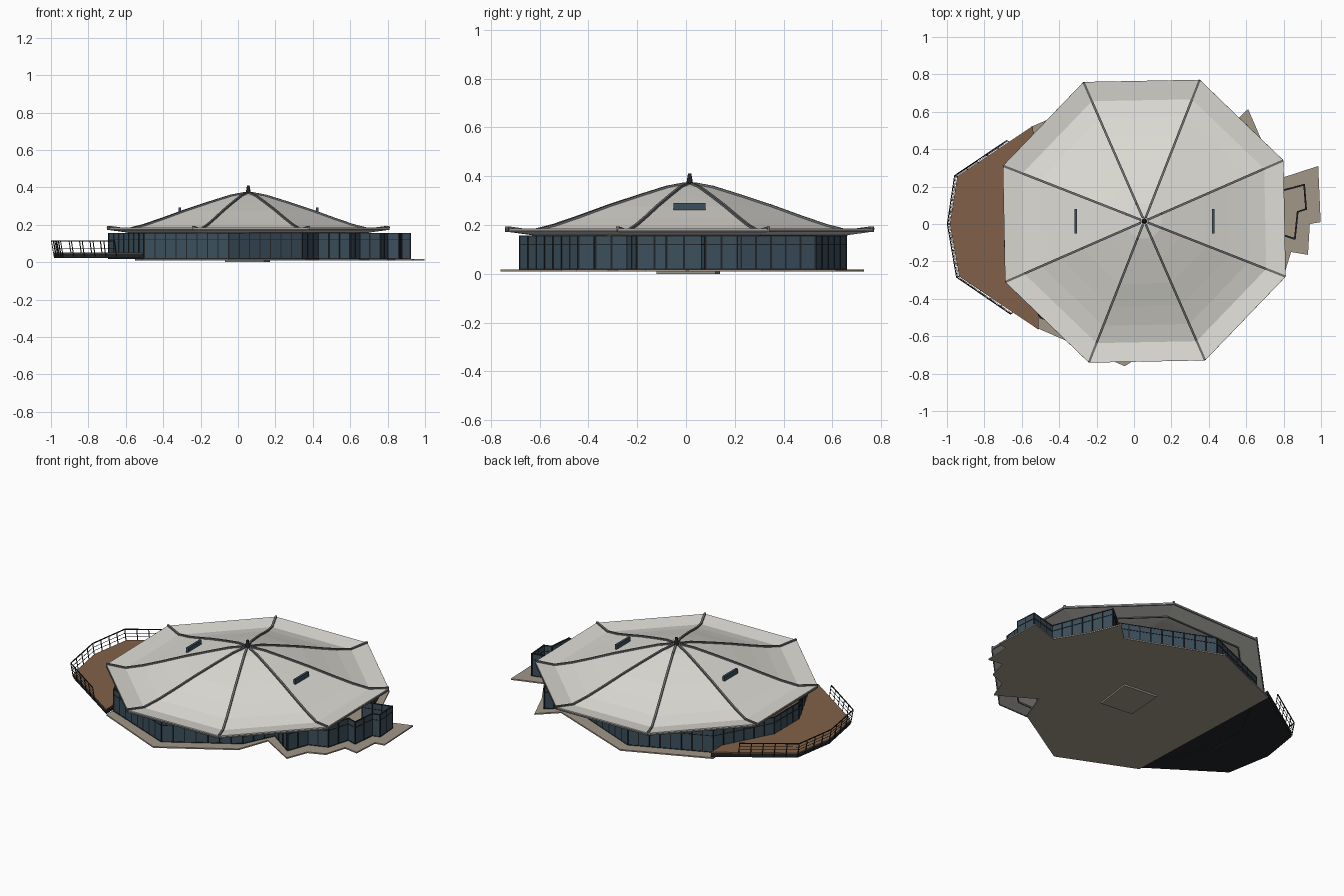
import bpy, bmesh
from math import sin, cos, radians
from mathutils import Vector, Matrix

if "Cube" in bpy.data.objects:
    bpy.data.objects.remove(bpy.data.objects["Cube"])


def mat(name, r, g, b):
    m = bpy.data.materials.new(name)
    m.diffuse_color = (r, g, b, 1)
    m.use_nodes = True
    m.node_tree.nodes["Principled BSDF"].inputs["Base Color"].default_value = m.diffuse_color
    return m


ROOF = mat("roof_panel", .72, .71, .66)
RIB = mat("rib_grey", .15, .15, .15)
GLASS = mat("dark_glass", .045, .08, .11)
FRAME = mat("dark_frame", .015, .018, .02)
STONE = mat("paving", .36, .31, .25)
WOOD = mat("deck_wood", .22, .12, .065)
C = Vector((.055, .015, 0))


def finish(name, bm, *mats):
    bmesh.ops.recalc_face_normals(bm, faces=bm.faces)
    me = bpy.data.meshes.new(name)
    bm.to_mesh(me)
    bm.free()
    for m in mats:
        me.materials.append(m)
    ob = bpy.data.objects.new(name, me)
    bpy.context.collection.objects.link(ob)
    return ob


def beam(bm, a, b, w, h):
    """Box from a to b, w wide sideways and h deep."""
    a, b = Vector(a), Vector(b)
    d = b - a
    rot = d.to_track_quat('X', 'Z').to_matrix().to_4x4()
    bmesh.ops.create_cube(bm, size=1, matrix=Matrix.Translation((a + b) / 2) @ rot
                          @ Matrix.Diagonal((d.length, w, h, 1)))


def prism(name, pts, z0, z1, m):
    bm = bmesh.new()
    f = bm.faces.new([bm.verts.new((x, y, z0)) for x, y in pts])
    r = bmesh.ops.extrude_face_region(bm, geom=[f])
    for v in r['geom']:
        if isinstance(v, bmesh.types.BMVert):
            v.co.z = z1
    return finish(name, bm, m)


def segments(pts, step, closed):
    """Yield each edge of a path with its evenly spaced stops."""
    n = len(pts)
    for i in range(n if closed else n - 1):
        a, b = Vector(pts[i]), Vector(pts[(i + 1) % n])
        k = max(1, round((b - a).length / step))
        yield a, b, [a.lerp(b, j / k) for j in range(k + 1)]


# Octagonal roof shell with upturned eave
profile = [(.02, .367), (.10, .353), (.22, .318), (.36, .275), (.49, .231),
           (.60, .196), (.70, .172), (.81, .186)]
angles = [radians(23.6 + 45 * k) for k in range(8)]


def at(r, z, a):
    return C + Vector((r * cos(a), r * sin(a), z))


bm = bmesh.new()
section = profile + [(r, z - .013) for r, z in reversed(profile)]
rings = [[bm.verts.new(at(r, z, a)) for a in angles] for r, z in section]
for p, q in zip(rings, rings[1:]):
    for k in range(8):
        bm.faces.new((p[k], p[(k + 1) % 8], q[(k + 1) % 8], q[k]))
bm.faces.new(rings[0])
bm.faces.new(rings[-1])
finish("roof", bm, ROOF)

# Roof ribs on the eight hips
bm = bmesh.new()
for a in angles:
    path = [at(r, z + .002, a) for r, z in profile]
    for p, q in zip(path, path[1:]):
        beam(bm, p, q, .012, .012)
finish("roof_ribs", bm, RIB)

# Eave trim under the roof edge
bm = bmesh.new()
for k in range(8):
    for r, z in ((.808, .176), (.69, .160)):
        beam(bm, at(r, z, angles[k]), at(r, z, angles[(k + 1) % 8]), .008, .010)
finish("eave_trim", bm, RIB)

# Finial
bm = bmesh.new()
bmesh.ops.create_cone(bm, cap_ends=True, segments=12, radius1=.016, radius2=.007,
                      depth=.055, matrix=Matrix.Translation(C + Vector((0, 0, .383))))
finish("roof_finial", bm, FRAME)

# Two roof vents
bm = bmesh.new()
for x in (-.312, .424):
    beam(bm, (x, -.052, .276), (x, .08, .276), .014, .030)
finish("roof_vents", bm, GLASS)

# Paved base slab and the pad beneath it
slab = [(-.05, -.76), (.36, -.51), (.43, -.32), (.65, -.45), (.70, -.32), (.80, -.28),
        (.84, -.15), (.93, -.165), (.94, 0), (.998, .01), (.985, .31), (.80, .25),
        (.69, .43), (.61, .615), (.50, .51), (-.06, .73), (-.55, .52), (-.51, -.56)]
prism("paved_slab", slab, .010, .018, STONE)
prism("base_pad", [(-.07, -.10), (.14, -.12), (.17, .12), (-.05, .14)], 0, .010, STONE)

# Glass walls with mullions and rails
wall = [(-.05, -.68), (.34, -.44), (.43, -.25), (.60, -.37), (.65, -.24), (.76, -.20),
        (.80, -.06), (.86, -.08), (.875, .065), (.92, .08), (.91, .21), (.74, .165),
        (.60, .53), (.48, .43), (-.06, .655), (-.51, .46), (-.69, .12), (-.69, -.12),
        (-.50, -.50)]
glass, frame = bmesh.new(), bmesh.new()
for a, b, stops in segments(wall, .062, True):
    beam(glass, (*a, .086), (*b, .086), .005, .136)
    for z in (.020, .120, .154):
        beam(frame, (*a, z), (*b, z), .009, .004)
    for p in stops[:-1]:
        beam(frame, (*p, .018), (*p, .157), .008, .008)
finish("glass_walls", glass, GLASS)
finish("wall_frames", frame, FRAME)

# Raised timber deck with dark fascia
deck = [(-.51, -.565), (-.935, -.28), (-.985, 0), (-.945, .255), (-.54, .525)]
prism("deck_boards", deck, .046, .052, WOOD)
prism("deck_fascia", [(x * .999, y * .999) for x, y in deck], .022, .046, FRAME)

# Deck railing leaning outward
path = [(-.65, -.475), (-.935, -.28), (-.983, 0), (-.945, .255), (-.67, .44)]
lean = 1.015
rail = bmesh.new()
for a, b, stops in segments(path, .065, False):
    for z, k in ((.114, lean), (.092, 1.010), (.072, 1.005)):
        w = .005 if z > .1 else .002
        beam(rail, (*(a * k), z), (*(b * k), z), w, w)
    for p in stops:
        beam(rail, (*p, .03), (*(p * lean), .114), .004, .004)
finish("deck_railing", rail, FRAME)
